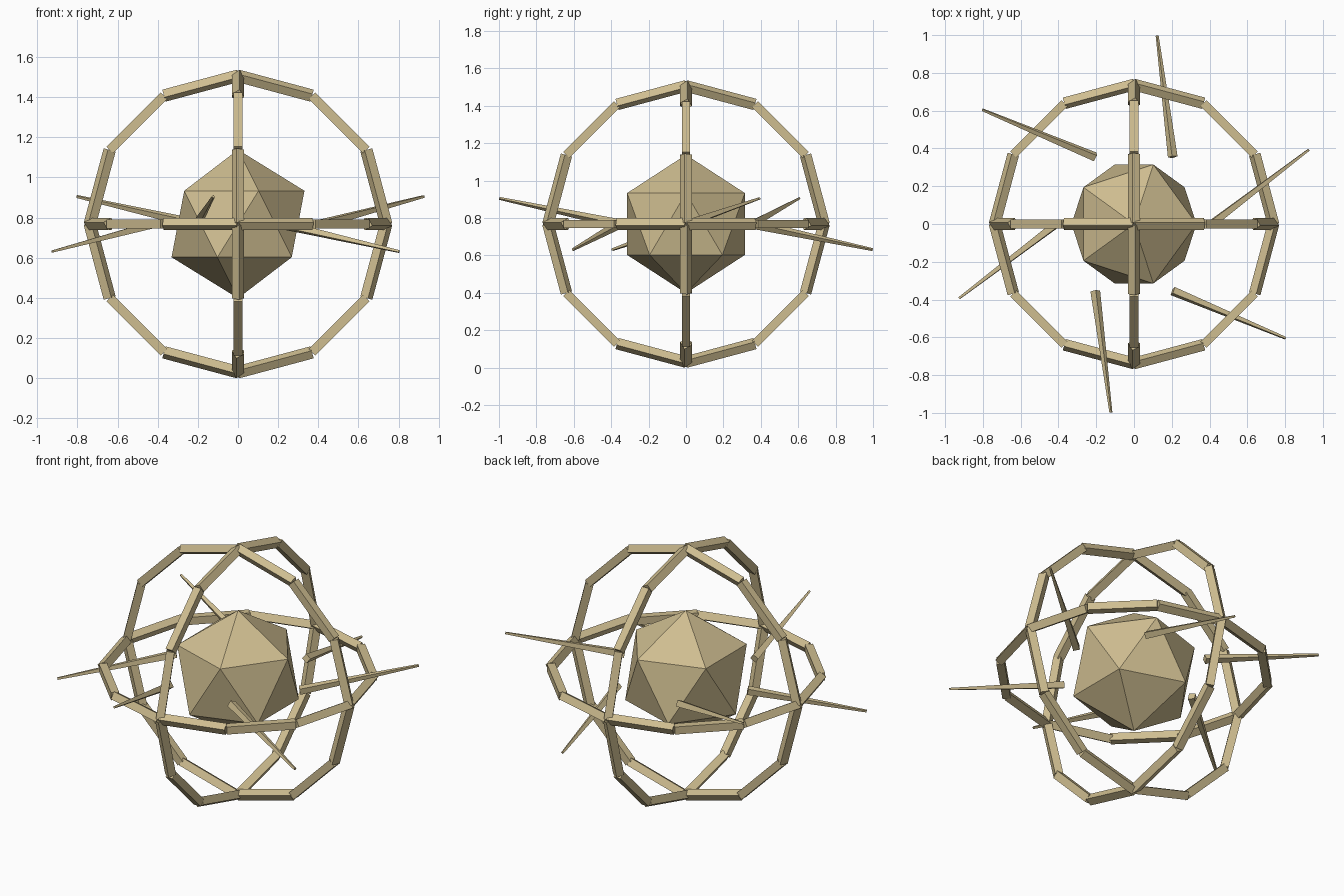
import bpy
import bmesh
import math
from mathutils import Vector, Matrix

cube = bpy.data.objects.get("Cube")
if cube:
    bpy.data.objects.remove(cube, do_unlink=True)

CENTRE = Vector((0, 0, 0.768))
RING_RADIUS = 0.738
BAR_RADIUS = 0.032
SEGMENTS = 12

# Single sandy colour
sand = bpy.data.materials.new("sand")
sand.use_nodes = True
colour = (0.62, 0.51, 0.28, 1)
sand.diffuse_color = colour
sand.node_tree.nodes["Principled BSDF"].inputs["Base Color"].default_value = colour


def make_object(name, bm, matrix):
    mesh = bpy.data.meshes.new(name)
    bm.to_mesh(mesh)
    bm.free()
    mesh.materials.append(sand)
    obj = bpy.data.objects.new(name, mesh)
    obj.matrix_world = matrix
    bpy.context.collection.objects.link(obj)
    return obj


def add_bar(bm, start, end, r_start, r_end):
    """Four-sided bar between two points, turned by the shortest arc from z."""
    along = end - start
    turn = Vector((0, 0, 1)).rotation_difference(along).to_matrix().to_4x4()
    bmesh.ops.create_cone(
        bm, cap_ends=True, segments=4, radius1=r_start, radius2=r_end,
        depth=along.length,
        matrix=Matrix.Translation((start + end) / 2) @ turn)


def polar(radius, degrees, z=0):
    a = math.radians(degrees)
    return Vector((radius * math.cos(a), radius * math.sin(a), z))


place = Matrix.Translation(CENTRE)

# Core: icosahedron
bm = bmesh.new()
bmesh.ops.create_icosphere(bm, subdivisions=1, radius=0.37)
make_object("core", bm, place)

# Three rings of straight bars, one in each main plane
quarter = math.pi / 2
rings = {
    "level_ring": Matrix.Identity(4),
    "front_ring": Matrix.Rotation(quarter, 4, "X"),
    "side_ring": Matrix.Rotation(quarter, 4, "Y"),
}
for name, turn in rings.items():
    bm = bmesh.new()
    step = 360 / SEGMENTS
    for i in range(SEGMENTS):
        add_bar(bm, polar(RING_RADIUS, i * step),
                polar(RING_RADIUS, (i + 1) * step), BAR_RADIUS, BAR_RADIUS)
    make_object(name, bm, place @ turn)

# Six swept spikes, tilting up and down in turn
for i in range(6):
    bm = bmesh.new()
    tilt = 0.137 if i % 2 == 0 else -0.137
    add_bar(bm, polar(0.41, i * 60), polar(1.005, i * 60 + 23, tilt), 0.026, 0.008)
    make_object(f"spike_{i + 1}", bm, place)
